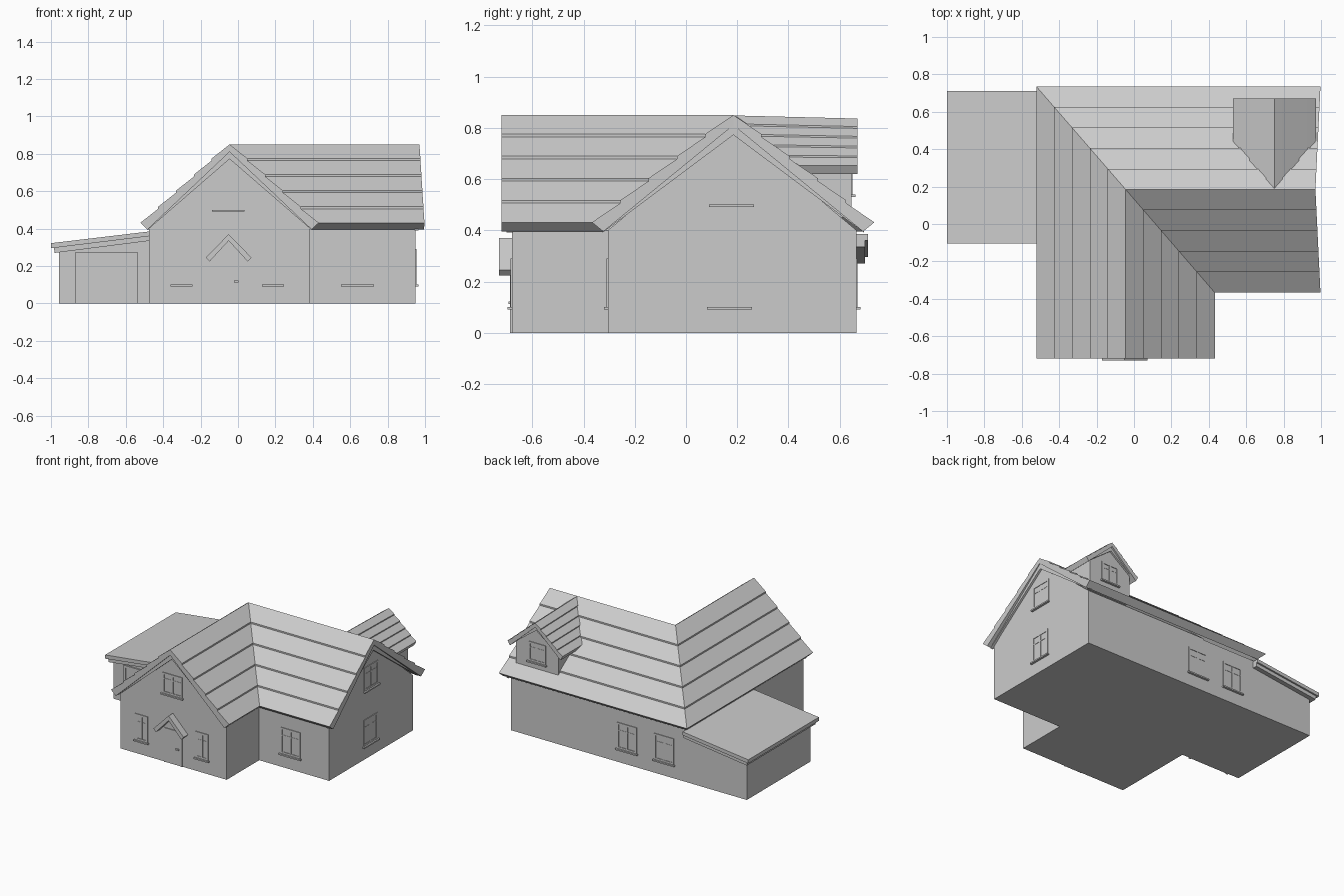
import bpy, bmesh
from mathutils import Vector as V

if "Cube" in bpy.data.objects:
    bpy.data.objects.remove(bpy.data.objects["Cube"])


def finish(bm, name):
    bmesh.ops.recalc_face_normals(bm, faces=bm.faces)
    me = bpy.data.meshes.new(name)
    bm.to_mesh(me)
    bm.free()
    ob = bpy.data.objects.new(name, me)
    bpy.context.collection.objects.link(ob)
    return ob


def loft(name, ring_a, ring_b):
    """Closed solid between two matching outlines."""
    bm = bmesh.new()
    a = [bm.verts.new(p) for p in ring_a]
    b = [bm.verts.new(p) for p in ring_b]
    n = len(a)
    bm.faces.new(a)
    bm.faces.new(b[::-1])
    for i in range(n):
        j = (i + 1) % n
        bm.faces.new((a[i], b[i], b[j], a[j]))
    return finish(bm, name)


def prism(name, pts, axis, lo, hi):
    """Extrude a 2D outline along an axis."""
    put = {'x': lambda p, d: (d, p[0], p[1]),
           'y': lambda p, d: (p[0], d, p[1]),
           'z': lambda p, d: (p[0], p[1], d)}[axis]
    return loft(name, [put(p, lo) for p in pts], [put(p, hi) for p in pts])


def chevron(name, axis, mid, half, apex, foot, thick, lo, hi, inset=0.0):
    """Inverted V board."""
    pts = [(mid - half, foot), (mid, apex), (mid + half, foot),
           (mid + half - inset, foot - thick * 0.6), (mid, apex - thick),
           (mid - half + inset, foot - thick * 0.6)]
    return prism(name, pts, axis, lo, hi)


def roof_plane(name, ridge, eave, rows, step, thick):
    """Roof slab with stepped rows of boards; ridge and eave are end pairs."""
    rings = []
    for r, e in zip(ridge, eave):
        r, e = V(r), V(e)
        ring = [r.copy()]
        for i in range(rows):
            p = r.lerp(e, (i + 1) / rows)
            ring.append(p + V((0, 0, step)))
            if i < rows - 1:
                ring.append(p)
        foot = r.lerp(e, 0.92)
        foot.z = e.z - 0.025
        ring += [foot, r - V((0, 0, thick))]
        rings.append(ring)
    return loft(name, *rings)


def box(bm, lo, hi, frame):
    o, u, n = frame
    vs = []
    for k in (lo[1], hi[1]):
        for d in (lo[2], hi[2]):
            for a in (lo[0], hi[0]):
                vs.append(bm.verts.new(o + u * a + n * d + V((0, 0, k))))
    for f in ((0, 1, 3, 2), (4, 5, 7, 6), (0, 1, 5, 4), (2, 3, 7, 6), (0, 2, 6, 4), (1, 3, 7, 5)):
        bm.faces.new([vs[i] for i in f])


def window(name, centre, facing, w, h):
    """Frame, mullion, transom, pane and sill; centre is the sill top."""
    n = V(facing)
    fr = (V(centre), V((-n.y, n.x, 0)), n)
    bm = bmesh.new()
    s, t, d = w / 2, 0.014, 0.005
    box(bm, (-s, 0, -0.01), (-s + t, h, d), fr)
    box(bm, (s - t, 0, -0.01), (s, h, d), fr)
    box(bm, (-s + t, 0, -0.01), (s - t, t, d), fr)
    box(bm, (-s + t, h - t, -0.01), (s - t, h, d), fr)
    box(bm, (-t / 2, t, -0.01), (t / 2, h - t, 0.004), fr)
    box(bm, (-s + t, h * 0.68, -0.01), (s - t, h * 0.68 + 0.008, 0.003), fr)
    box(bm, (-s + t, t, -0.01), (s - t, h - t, 0.001), fr)
    box(bm, (-s - 0.008, -0.01, -0.01), (s + 0.008, 0, 0.016), fr)
    return finish(bm, name)


# L-shaped walls and gable fills
L = [(-0.475, -0.68), (0.385, -0.68), (0.385, -0.305), (0.95, -0.305), (0.95, 0.665), (-0.475, 0.665)]
prism("house_walls", L, 'z', 0, 0.39)
prism("front_gable_wall", [(-0.475, 0.385), (0.385, 0.385), (0.385, 0.4), (-0.045, 0.805), (-0.475, 0.4)],
      'y', -0.68, 0.18)
prism("right_gable_wall", [(-0.305, 0.385), (0.665, 0.385), (0.665, 0.4), (0.185, 0.805), (-0.305, 0.4)],
      'x', -0.04, 0.95)

# Main roof: hip at the outer corner, valley at the inner one
R, E = 0.85, 0.42
front_ridge = [(-0.045, -0.72, R), (-0.045, 0.185, R)]
wing_ridge = [(0.97, 0.185, R), (-0.045, 0.185, R)]
for name, ridge, eave in (
        ("roof_left", front_ridge, [(-0.522, -0.72, E), (-0.522, 0.735, E)]),
        ("roof_inner_right", front_ridge, [(0.432, -0.72, E), (0.432, -0.367, E)]),
        ("roof_inner_front", wing_ridge, [(0.997, -0.367, E), (0.432, -0.367, E)]),
        ("roof_back", wing_ridge, [(0.997, 0.735, E), (-0.522, 0.735, E)])):
    roof_plane(name, ridge, eave, 5, 0.011, 0.04)

# Barge boards under the gable edges
chevron("front_barge_board", 'y', -0.045, 0.44, 0.812, 0.415, 0.04, -0.70, -0.675)
chevron("right_barge_board", 'x', 0.185, 0.51, 0.812, 0.415, 0.04, 0.945, 0.965)

# Dormer on the back slope
prism("dormer_wall", [(0.58, 0.45), (0.92, 0.45), (0.92, 0.65), (0.75, 0.8), (0.58, 0.65)], 'y', 0.3, 0.645)
for name, s in (("dormer_roof_left", -1), ("dormer_roof_right", 1)):
    roof_plane(name, [(0.75, 0.67, 0.836), (0.75, 0.19, 0.848)],
               [(0.75 + s * 0.222, 0.67, 0.645), (0.75 + s * 0.222, 0.44, 0.645)], 5, 0.007, 0.03)
chevron("dormer_barge_board", 'y', 0.75, 0.19, 0.808, 0.655, 0.03, 0.64, 0.658)

# Lean-to garage
prism("garage_walls", [(-0.957, 0), (-0.47, 0), (-0.47, 0.345), (-0.957, 0.29)], 'y', -0.068, 0.665)
prism("garage_roof", [(-1.0, 0.295), (-0.47, 0.36), (-0.47, 0.385), (-1.0, 0.322)], 'y', -0.105, 0.71)
prism("garage_fascia", [(-0.98, 0.27), (-0.47, 0.335), (-0.47, 0.365), (-0.985, 0.3)], 'y', -0.093, 0.698)
prism("garage_door_frame", [(-0.872, 0), (-0.855, 0), (-0.855, 0.255), (-0.553, 0.255), (-0.553, 0),
                            (-0.535, 0), (-0.535, 0.272), (-0.872, 0.272)], 'y', -0.078, -0.06)
prism("garage_door", [(-0.855, 0), (-0.553, 0), (-0.553, 0.255), (-0.855, 0.255)], 'y', -0.071, -0.06)

# Front door, knob and canopy
prism("front_door_frame", [(-0.118, 0), (-0.106, 0), (-0.106, 0.238), (0.016, 0.238), (0.016, 0),
                           (0.028, 0), (0.028, 0.25), (-0.118, 0.25)], 'y', -0.686, -0.67)
prism("front_door", [(-0.106, 0), (0.016, 0), (0.016, 0.238), (-0.106, 0.238)], 'y', -0.683, -0.67)
prism("door_handle", [(-0.022, 0.112), (0.003, 0.112), (0.003, 0.122), (-0.022, 0.122)], 'y', -0.692, -0.68)
chevron("door_canopy", 'y', -0.05, 0.122, 0.37, 0.245, 0.035, -0.73, -0.675, 0.02)

# Windows
F, B, S = (0, -1, 0), (0, 1, 0), (1, 0, 0)
for name, c, face, w, h in (
        ("front_window_left", (-0.302, -0.68, 0.1), F, 0.1, 0.19),
        ("front_window_right", (0.187, -0.68, 0.1), F, 0.1, 0.19),
        ("front_window_upper", (-0.052, -0.68, 0.5), F, 0.16, 0.15),
        ("wing_window", (0.638, -0.305, 0.1), F, 0.16, 0.19),
        ("right_window_lower", (0.17, 0.95, 0.1), S, 0.16, 0.19),
        ("right_window_upper", (0.178, 0.95, 0.5), S, 0.16, 0.17),
        ("back_window_a", (0.01, 0.665, 0.1), B, 0.16, 0.19),
        ("back_window_b", (-0.29, 0.665, 0.1), B, 0.16, 0.19),
        ("dormer_window", (0.75, 0.645, 0.54), B, 0.14, 0.14)):
    if face == S:
        c = (c[1], c[0], c[2])
    window(name, c, face, w, h)
